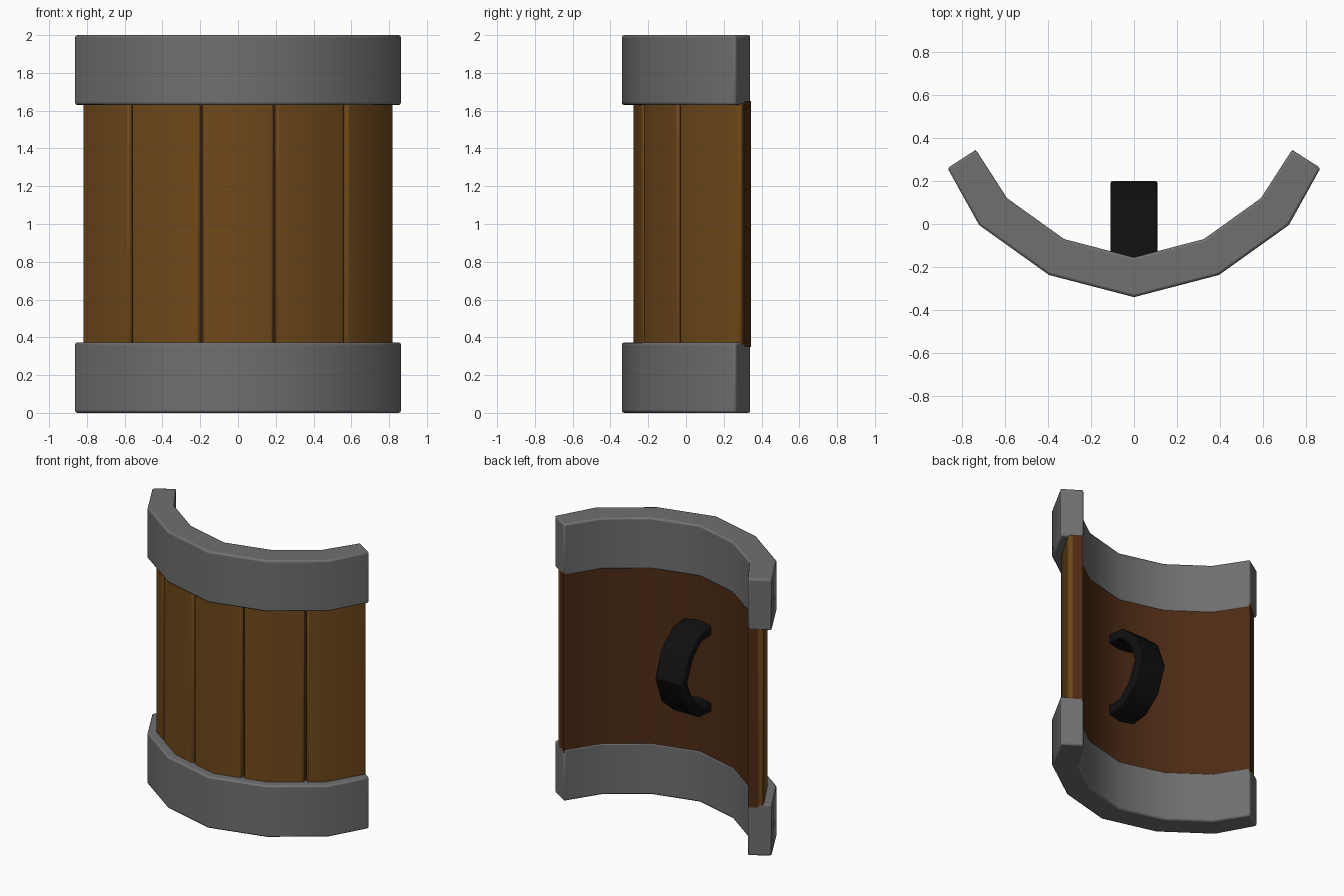
import bpy, bmesh, math
from mathutils import Vector

if "Cube" in bpy.data.objects:
    bpy.data.objects.remove(bpy.data.objects["Cube"])

# Half outlines of the curved shield (inner and outer face), mirrored to full
INNER = [(0, -.155), (.325, -.07), (.59, .12), (.735, .345)]
OUTER = [(0, -.34), (.395, -.237), (.72, -.005), (.867, .26)]


def full(h):
    return [Vector((-x, y)) for x, y in h[:0:-1]] + [Vector(p) for p in h]


INNER, OUTER = full(INNER), full(OUTER)


def at(t, f):
    """Point at station t (0..6) along the curve, fraction f through the wall."""
    i = min(int(t), 5)
    p = INNER[i].lerp(INNER[i + 1], t - i)
    q = OUTER[i].lerp(OUTER[i + 1], t - i)
    return p.lerp(q, f)


def material(name, rgb):
    m = bpy.data.materials.new(name)
    m.diffuse_color = (*rgb, 1)
    m.use_nodes = True
    m.node_tree.nodes["Principled BSDF"].inputs["Base Color"].default_value = m.diffuse_color
    return m


def strip(name, back, front, place, lo, hi, mat=None, bevel=0, angle=30):
    """Solid strip between two matching 2D paths, extruded from lo to hi."""
    bm = bmesh.new()
    rows = [[bm.verts.new(place(p, d)) for p, d in ((a, lo), (b, lo), (b, hi), (a, hi))]
            for a, b in zip(back, front)]
    for r, s in zip(rows, rows[1:]):
        for k in range(4):
            n = (k + 1) % 4
            bm.faces.new((r[k], r[n], s[n], s[k]))
    bm.faces.new(rows[0])
    bm.faces.new(rows[-1][::-1])
    bmesh.ops.recalc_face_normals(bm, faces=bm.faces)
    me = bpy.data.meshes.new(name)
    bm.to_mesh(me)
    bm.free()
    ob = bpy.data.objects.new(name, me)
    bpy.context.collection.objects.link(ob)
    if mat:
        me.materials.append(mat)
    if bevel:
        b = ob.modifiers.new("bevel", 'BEVEL')
        b.width, b.segments = bevel, 2
        b.limit_method, b.angle_limit = 'ANGLE', math.radians(50)
    bpy.ops.object.select_all(action='DESELECT')
    ob.select_set(True)
    bpy.context.view_layer.objects.active = ob
    bpy.ops.object.shade_smooth_by_angle(angle=math.radians(angle))
    return ob


def wall(name, t0, t1, f0, f1, lo, hi, **kw):
    ts = [t0] + [t for t in range(7) if t0 < t < t1] + [t1]
    return strip(name, [at(t, f0) for t in ts], [at(t, f1) for t in ts],
                 lambda p, z: (p.x, p.y, z), lo, hi, **kw)


steel = material("steel", (.16, .16, .16))
wood = material("wood", (.16, .065, .01))
dark_wood = material("dark_wood", (.075, .024, .007))
black = material("black", (.005, .005, .005))

# Metal bands at top and bottom
wall("bottom_band", 0, 6, 0, 1, 0, .373, mat=steel, bevel=.012, angle=40)
wall("top_band", 0, 6, 0, 1, 1.63, 2, mat=steel, bevel=.012, angle=40)

# Dark inner panel
wall("back_panel", 0, 6, .015, .45, .35, 1.65, mat=dark_wood)

# Front planks with bevelled grooves between them
cuts = [0, 1.35, 2.47, 3.53, 4.65, 6]
for i, (a, b) in enumerate(zip(cuts, cuts[1:])):
    wall(f"plank_{i + 1}", a + .015 * (i > 0), b - .015 * (i < 4), .4, .67, .35, 1.65,
         mat=wood, bevel=.015, angle=40)

# Bowed grip on the back: side profile (y, z offset) swept across x
half_out = [(-.17, .315), (0, .3), (.13, .19), (.2, 0)]
half_in = [(-.17, .245), (-.02, .235), (.075, .145), (.135, 0)]


def bow(h):
    return [Vector(p) for p in h] + [Vector((y, -z)) for y, z in h[-2::-1]]


strip("grip", bow(half_in), bow(half_out), lambda p, x: (x, p.x, 1 + p.y),
      -.11, .11, mat=black, bevel=.012, angle=40)
